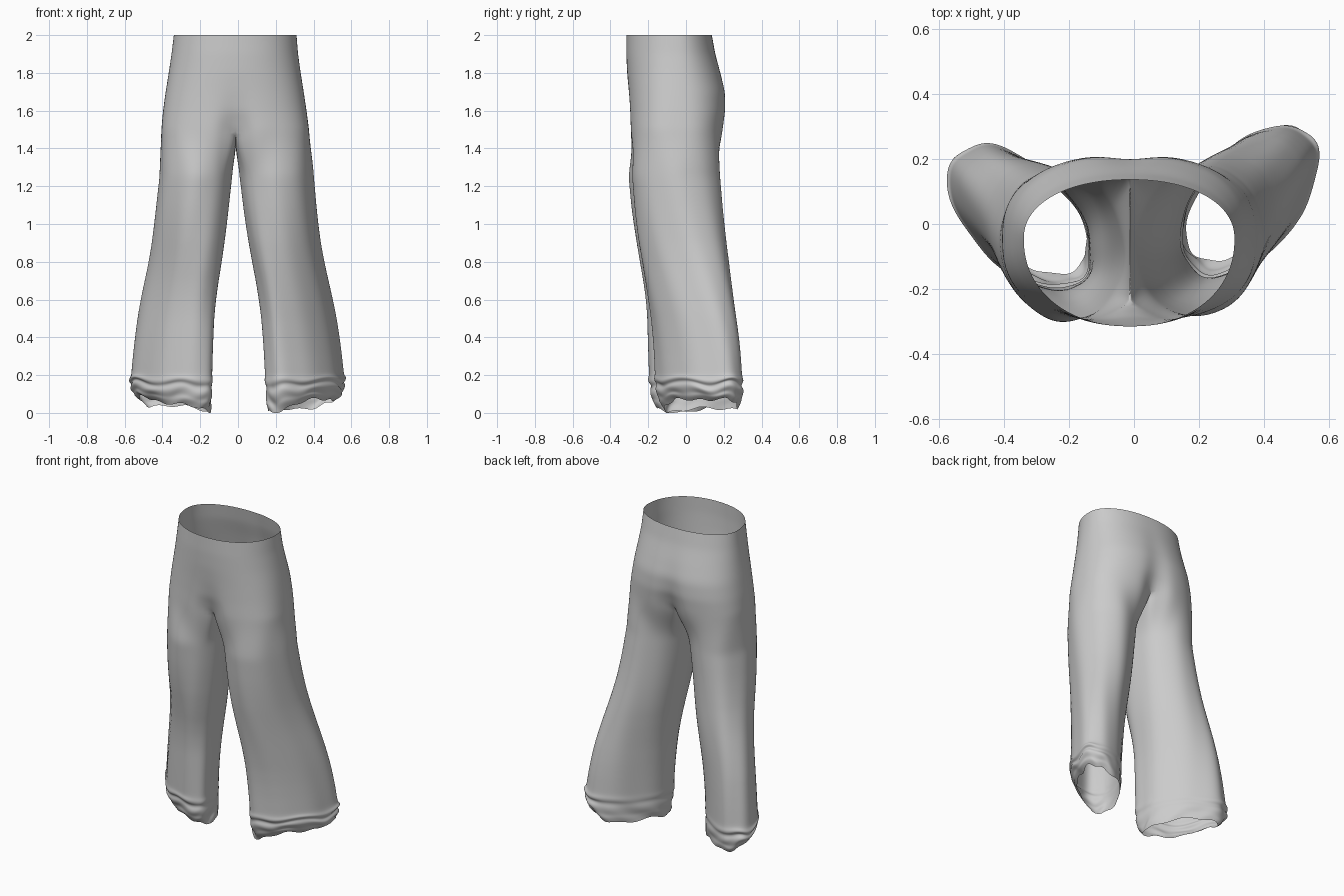
import bpy, bmesh
from math import sin, cos, pi, radians, exp, copysign

if "Cube" in bpy.data.objects:
    bpy.data.objects.remove(bpy.data.objects["Cube"])

N, M = 42, 14          # segments of the outer arc and of the inner-leg arc
CX = -0.012            # centre seam

# z, left x, right x, front y, back y, squareness, front cleft, back cleft
HIPS = [(2.0, -.34, .31, -.315, .137, 2.15, 0, 0),
        (1.9, -.352, .318, -.316, .157, 2.2, 0, .002),
        (1.8, -.367, .332, -.312, .187, 2.25, 0, .006),
        (1.7, -.383, .348, -.306, .213, 2.35, .004, .012),
        (1.6, -.397, .363, -.302, .215, 2.45, .015, .025),
        (1.5, -.406, .376, -.30, .202, 2.6, .05, .055)]
# z, inner x, outer x, front y, back y, skew in degrees
RIGHT = [(1.25, .008, .40, -.285, .178, 4), (1.0, .04, .422, -.268, .197, 10),
         (.8, .08, .455, -.24, .22, 17), (.6, .12, .505, -.2, .25, 24),
         (.4, .135, .538, -.17, .285, 29), (.0, .152, .58, -.15, .312, 32)]
LEFT = [(1.25, -.032, -.415, -.302, .165, 4), (1.0, -.06, -.445, -.284, .17, 10),
        (.8, -.09, -.478, -.255, .185, 17), (.6, -.125, -.527, -.213, .207, 24),
        (.4, -.13, -.55, -.205, .227, 29), (.0, -.135, -.582, -.19, .25, 32)]
# crumpled hem: height, size
HEM = [(.20, 1.0), (.185, 1.02), (.17, 1.04), (.155, 1.02), (.145, .98), (.13, .98),
       (.115, 1.02), (.095, 1.03), (.075, 1.0), (.06, .98), (.045, .99), (.03, .97), (.01, .92)]


def sample(rows, z):
    for a, b in zip(rows, rows[1:]):
        if z >= b[0]:
            f = (a[0] - z) / (a[0] - b[0])
            return [p + (q - p) * f for p, q in zip(a, b)]
    return list(rows[-1])


def smooth_sample(rows, z):
    d = min(.09, 1.25 - z, z)
    a, b, c = (sample(rows, z + o) for o in (d, 0, -d))
    return [(p + q + r) / 3 for p, q, r in zip(a, b, c)]


def power(v, e):
    return copysign(abs(v) ** (2 / e), v)


def hip_point(z, t):
    _, xl, xr, yf, yb, e, cf, cb = sample(HIPS, z)
    x = sin(t)
    x = CX + power(x, e) * ((xr - CX) if x > 0 else (CX - xl))
    mid = -.045
    c = -cos(t)
    y = mid + power(c, e) * ((yb - mid) if c > 0 else (mid - yf))
    groove = exp(-((x - CX) / .07) ** 2)
    y += groove * (cf if c < 0 else -cb)
    return x, y, z


def leg_angle(k):
    if k <= N:
        return radians(-142 + 284 * k / N)
    return radians(142 + 76 * (k - N) / M)


def leg_point(rows, z, k, size=1.0):
    _, xi, xo, yf, yb, skew = smooth_sample(rows, z)
    t = leg_angle(k)
    right = rows is RIGHT
    ph = 0 if right else 1.7
    # long soft vertical folds that deepen towards the hem
    amp = .012 + .015 * max(0, 1 - z / 1.25)
    s = size + amp * (.7 * sin(5 * t + ph + z) + .5 * sin(8 * t - ph + 2 * z))
    # around the knee: flat front-outer side, full inner-back side
    knee = exp(-((z - .68) / .3) ** 2)
    d = cos(t + radians(50))
    s -= knee * ((.05 if right else .14) * max(0, d) ** 2
                 - (.10 if right else .14) * max(0, -d) ** 3)
    x = (xi + xo) / 2 + (xo - xi) / 2 * cos(t) * s
    y = (yf + yb) / 2 + (yb - yf) / 2 * sin(t + radians(skew)) * s
    return x, y, z


bm = bmesh.new()


def bridge(upper, lower):
    n = len(upper)
    for i in range(n):
        j = (i + 1) % n
        bm.faces.new((upper[i], upper[j], lower[j], lower[i]))


# Hips from the waist opening down to crotch level
ring = None
for i in range(17):
    z = 2 - .5 * i / 16
    new = [bm.verts.new(hip_point(z, pi * k / N)) for k in range(2 * N)]
    if ring:
        bridge(ring, new)
    ring = new

# Crotch seam running under the body from back to front
front, back = ring[0].co, ring[N].co
seam = []
for j in range(1, M):
    p = back.lerp(front, j / M)
    p.z -= .09 * sin(pi * j / M) ** .7
    seam.append(bm.verts.new(p))

# Legs with crumpled hems
for rows, arc in ((RIGHT, [ring[k] for k in range(N + 1)]),
                  (LEFT, [ring[-k % (2 * N)] for k in range(N + 1)])):
    ph = 0 if rows is RIGHT else 2.1
    top = arc + seam
    start = [v.co.copy() for v in top]
    prev = top
    for i in range(1, 7):
        f = i / 6
        g = f * f * (3 - 2 * f) * .5 + f * .5
        new = []
        for k, p in enumerate(start):
            q = leg_point(rows, 1.25, k)
            new.append(bm.verts.new((p.x + (q[0] - p.x) * g, p.y + (q[1] - p.y) * g,
                                     p.z + (q[2] - p.z) * f)))
        bridge(prev, new)
        prev = new
    for i in range(1, 25):
        z = 1.25 - 1.02 * i / 24
        new = [bm.verts.new(leg_point(rows, z, k)) for k in range(N + M)]
        bridge(prev, new)
        prev = new
    for z, size in HEM:
        new = []
        w = (.2 - z) / .19
        for k in range(N + M):
            t = leg_angle(k)
            # bunching fades at the smooth inner-front tip, cloth tucks under elsewhere
            bunch = .5 + .5 * cos(t + .6)
            rough = .022 * sin(4 * t + ph + 40 * z) + .018 * sin(9 * t - ph + 60 * z)
            s = 1 + (size - 1) * (.3 + bunch) + w * rough - .2 * bunch * w * w
            x, y, _ = leg_point(rows, z, k, s)
            lift = .022 * (1 + cos(t)) + .03 * max(0, cos(t + .9))
            lift += .012 * sin(3 * t + ph) + .008 * sin(8 * t + 2 * ph)
            wave = bunch * .014 * sin(5 * t + 2 * ph) * sin(pi * min(1, w + .15))
            new.append(bm.verts.new((x, y, max(0, z + lift * w + wave))))
        bridge(prev, new)
        prev = new

bmesh.ops.recalc_face_normals(bm, faces=bm.faces)
mesh = bpy.data.meshes.new("trousers")
bm.to_mesh(mesh)
bm.free()
trousers = bpy.data.objects.new("trousers", mesh)
bpy.context.collection.objects.link(trousers)
for p in mesh.polygons:
    p.use_smooth = True

# Relax the cloth
sub = trousers.modifiers.new("smooth cloth", 'SUBSURF')
sub.levels = sub.render_levels = 1
